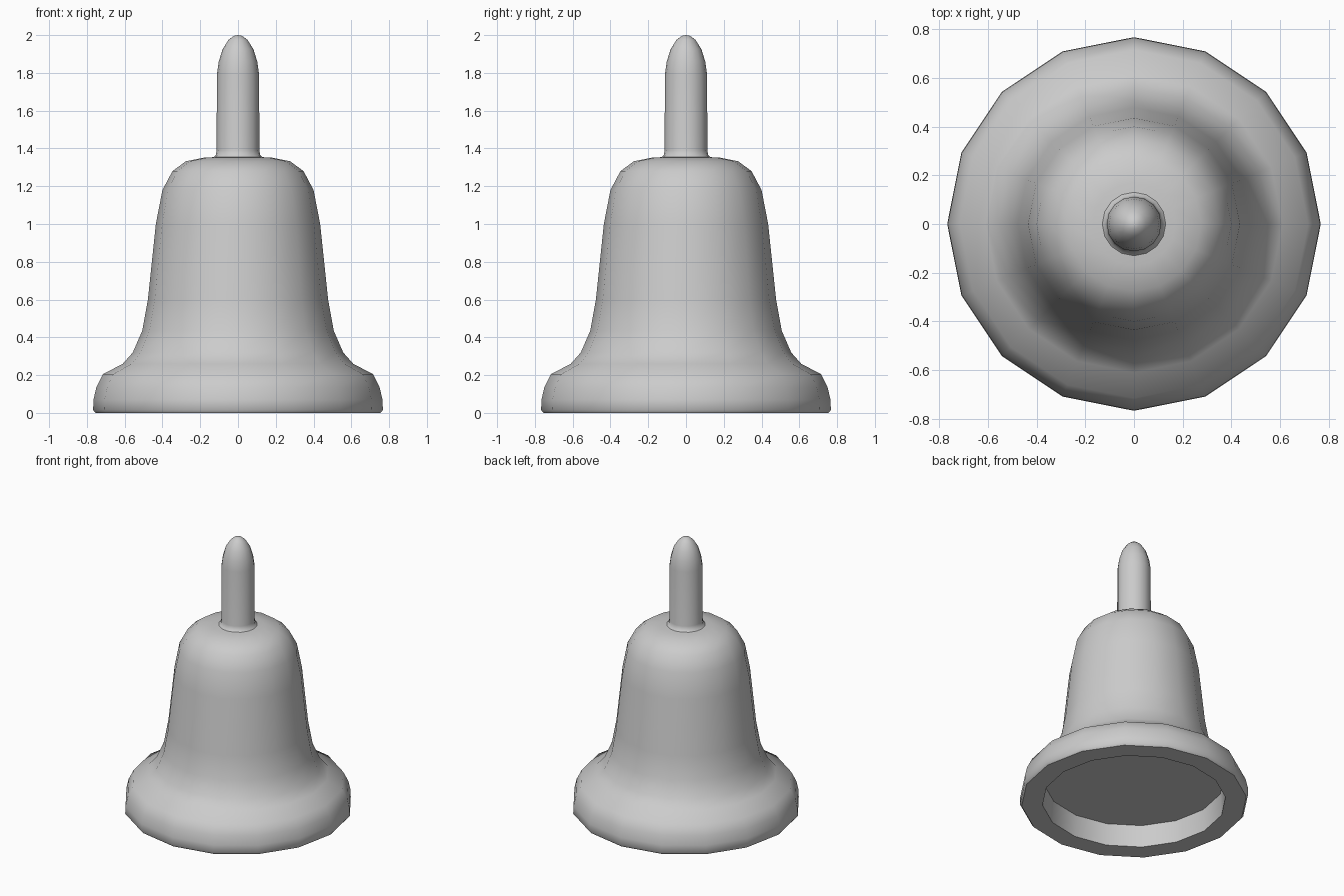
import bpy, bmesh
from math import cos, sin, pi, radians

if "Cube" in bpy.data.objects:
    bpy.data.objects.remove(bpy.data.objects["Cube"])

SIDES = 16


def lathe(name, profile):
    """Revolve (radius, z) points around z; radius 0 makes a pole."""
    bm = bmesh.new()
    rings = []
    for r, z in profile:
        if r == 0:
            rings.append([bm.verts.new((0, 0, z))] * SIDES)
        else:
            rings.append([bm.verts.new((r * cos(2 * pi * i / SIDES),
                                        r * sin(2 * pi * i / SIDES), z))
                          for i in range(SIDES)])
    for a, b in zip(rings, rings[1:]):
        for i in range(SIDES):
            j = (i + 1) % SIDES
            bm.faces.new(list(dict.fromkeys((a[i], a[j], b[j], b[i]))))
    bmesh.ops.recalc_face_normals(bm, faces=bm.faces)
    mesh = bpy.data.meshes.new(name)
    bm.to_mesh(mesh)
    bm.free()
    obj = bpy.data.objects.new(name, mesh)
    bpy.context.collection.objects.link(obj)
    bpy.ops.object.select_all(action='DESELECT')
    obj.select_set(True)
    bpy.context.view_layer.objects.active = obj
    bpy.ops.object.shade_smooth_by_angle(angle=radians(42))
    return obj


# Bell body: shallow recess underneath, thick lip, flared waist, domed shoulder
lathe("bell_body", [
    (0, 0.16), (0.605, 0.16), (0.615, 0.0), (0.755, 0.0), (0.767, 0.015),
    (0.765, 0.07), (0.75, 0.135), (0.715, 0.205), (0.61, 0.26),
    (0.557, 0.32), (0.507, 0.435), (0.477, 0.6), (0.435, 1.0),
    (0.40, 1.18), (0.347, 1.28), (0.276, 1.332), (0.17, 1.353), (0, 1.355)])

# Handle: small fillet at the foot, straight shaft, rounded tip
lathe("handle", [
    (0, 1.34), (0.132, 1.352), (0.118, 1.365), (0.113, 1.39), (0.112, 1.79),
    (0.102, 1.86), (0.082, 1.925), (0.05, 1.975), (0.022, 1.996), (0, 2.0)])
